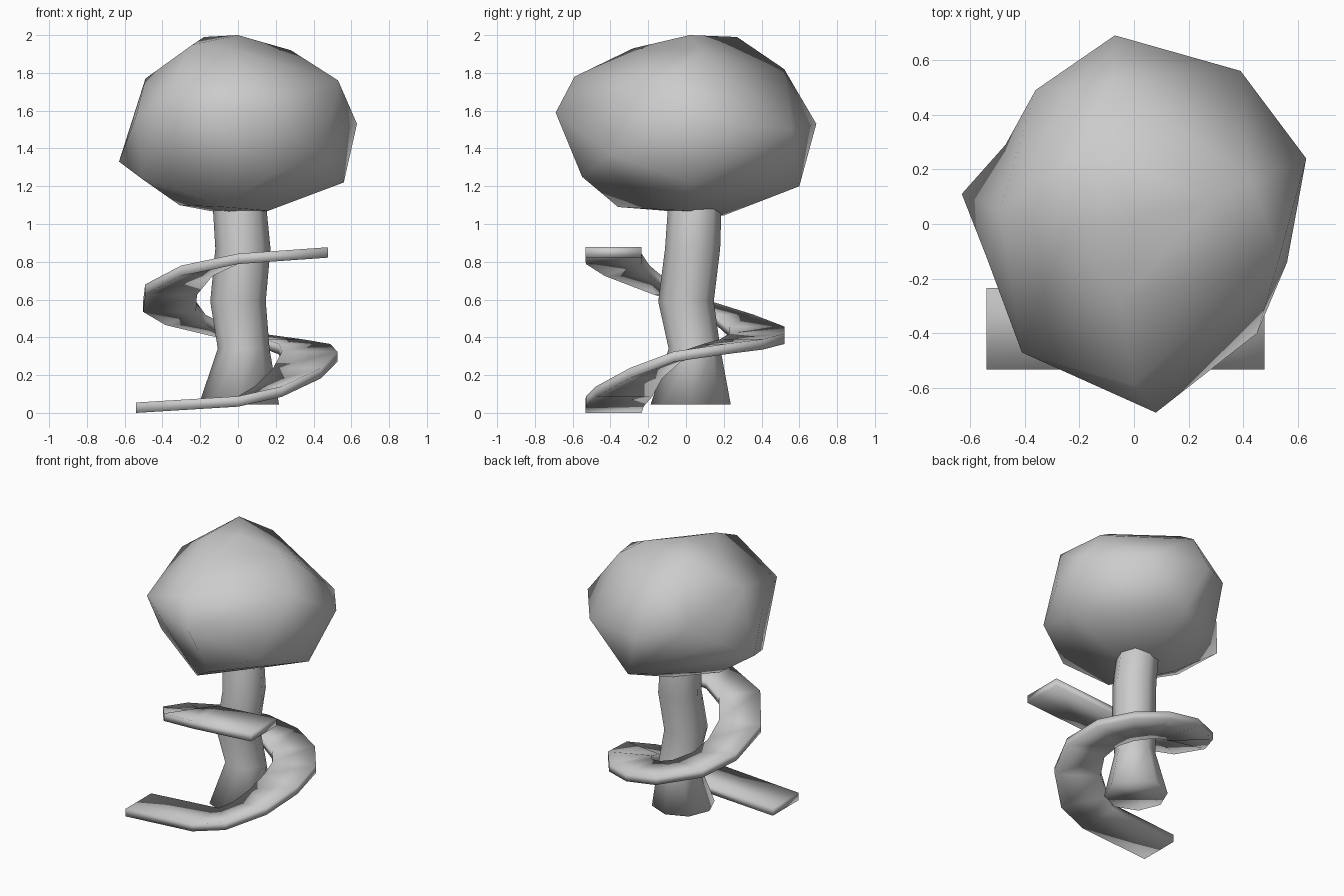
import bpy, bmesh
from math import sin, cos, pi, radians

if "Cube" in bpy.data.objects:
    bpy.data.objects.remove(bpy.data.objects["Cube"])


def finish(name, bm):
    bmesh.ops.recalc_face_normals(bm, faces=bm.faces)
    for f in bm.faces:
        f.smooth = True
    me = bpy.data.meshes.new(name)
    bm.to_mesh(me)
    bm.free()
    ob = bpy.data.objects.new(name, me)
    bpy.context.collection.objects.link(ob)
    return ob


def loft(name, rings):
    """Skin a list of closed rings and cap both ends."""
    bm = bmesh.new()
    vr = [[bm.verts.new(p) for p in ring] for ring in rings]
    n = len(vr[0])
    for a, b in zip(vr, vr[1:]):
        for i in range(n):
            j = (i + 1) % n
            bm.faces.new((a[i], a[j], b[j], b[i]))
    bm.faces.new(vr[0])
    bm.faces.new(vr[-1])
    return finish(name, bm)


# Trunk: bent low-poly column, flared at the foot (x, y, radius, z)
SIDES = 8
trunk = [(.005, .025, .212, .045), (.03, .045, .137, .34), (0, 0, .147, .59),
         (.026, .035, .146, .87), (.01, .045, .142, 1.07), (.005, .045, .13, 1.13)]
loft("trunk", [[(x + r * cos(2 * pi * i / SIDES), y + r * sin(2 * pi * i / SIDES), z)
                for i in range(SIDES)] for x, y, r, z in trunk])

# Spiral ramp: one turn round the trunk with straight ends
# (angle, inner radius, outer radius, top height)
THICK = .055
turn = [(0, .225, .53, .088), (26, .2, .53, .14), (56, .225, .53, .238),
        (83, .235, .53, .325), (113, .235, .53, .365), (140, .235, .53, .39),
        (167, .235, .535, .42), (193, .235, .535, .457), (227, .235, .525, .52),
        (255, .23, .52, .59), (289, .23, .52, .68), (325, .235, .525, .78),
        (360, .235, .53, .843)]


def section(inner, outer, z):
    return [(*inner, z), (*outer, z), (*outer, z - THICK), (*inner, z - THICK)]


rings = [section((-.54, -.235), (-.54, -.533), THICK)]
for deg, r0, r1, z in turn:
    s, c = sin(radians(deg)), -cos(radians(deg))
    rings.append(section((r0 * s, r0 * c), (r1 * s, r1 * c), z))
rings.append(section((.477, -.235), (.477, -.533), .877))
loft("spiral_ramp", rings)

# Foliage: irregular faceted crown, hull of its corner points
crown = [
    (-.56, .11, 1.33), (.08, -.69, 1.59), (-.07, .69, 1.53), (.63, .24, 1.53),
    (.39, .56, 1.5), (.05, .60, 1.2), (.56, .02, 1.22), (-.41, -.47, 1.63),
    (.45, -.40, 1.37), (-.36, .49, 1.6), (-.54, -.12, 1.57), (-.49, .05, 1.77),
    (.53, -.13, 1.76), (.28, .08, 1.92), (-.18, .27, 1.99), (-.05, -.28, 1.93),
    (0, -.59, 1.78), (-.08, .52, 1.82), (0, .02, 2.0), (-.51, -.16, 1.24),
    (.15, -.55, 1.25), (.16, 0, 1.07), (-.02, .20, 1.045), (.56, -.14, 1.5),
    (-.08, -.36, 1.09), (-.31, .05, 1.1), (-.47, .29, 1.45), (.43, .16, 1.82),
    (-.24, -.02, 1.95),
]
bm = bmesh.new()
pts = [bm.verts.new(p) for p in crown]
spur = pts[0]
bmesh.ops.convex_hull(bm, input=bm.verts)
spur.co.x = -.63  # one corner pulled out into a small spur
bmesh.ops.delete(bm, geom=[v for v in bm.verts if not v.link_faces], context='VERTS')
finish("foliage", bm)
